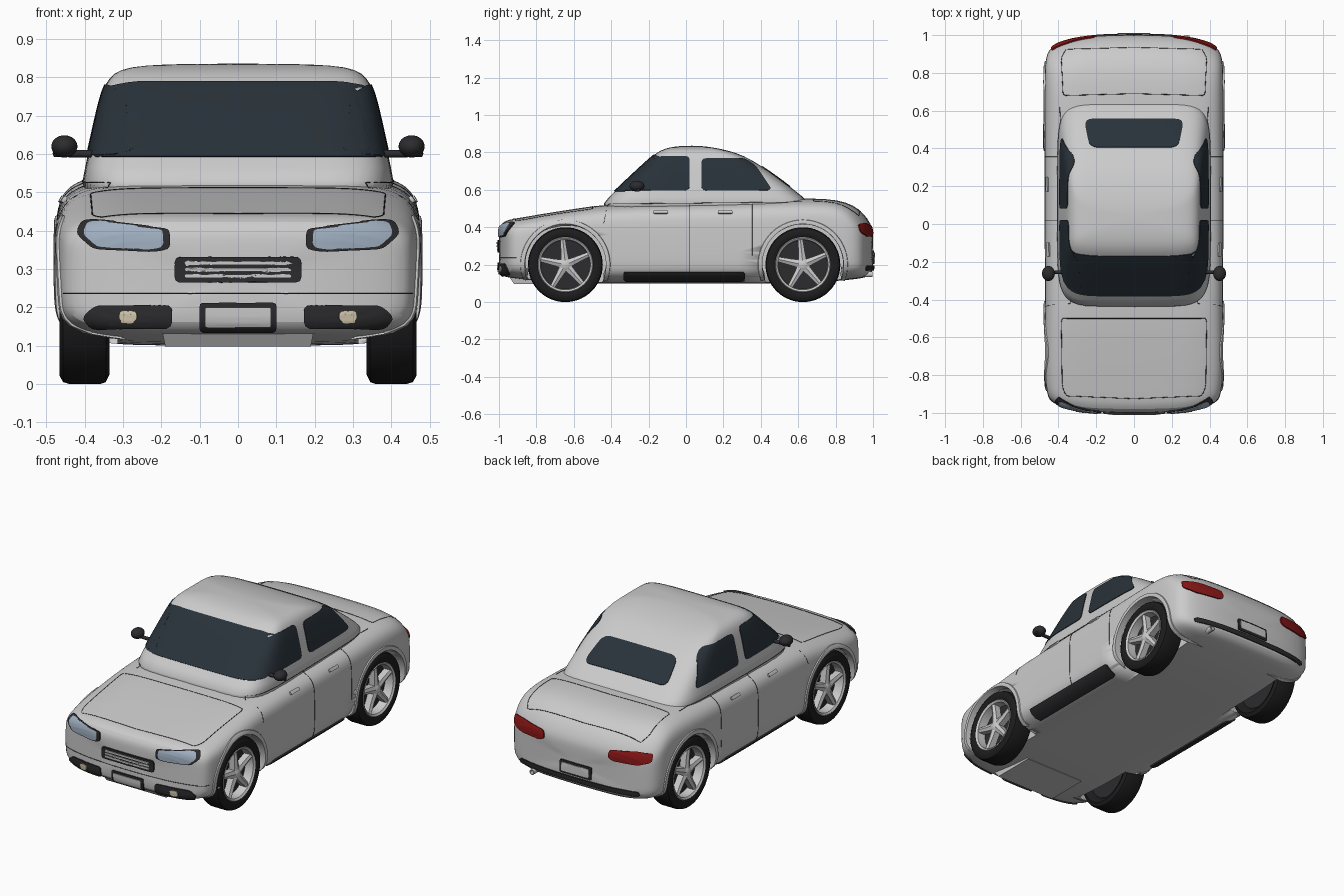
import bpy, bmesh, math
from mathutils import Vector, Matrix
from mathutils.bvhtree import BVHTree

if "Cube" in bpy.data.objects:
    bpy.data.objects.remove(bpy.data.objects["Cube"])

def mat(name, r, g, b):
    m = bpy.data.materials.new(name)
    m.diffuse_color = (r, g, b, 1)
    m.use_nodes = True
    m.node_tree.nodes["Principled BSDF"].inputs["Base Color"].default_value = m.diffuse_color
    return m

GLASS = mat("tinted_glass", .022, .032, .042)
DARK = mat("dark_trim", .025, .025, .028)
RUBBER = mat("rubber", .012, .012, .012)
LAMP = mat("lamp_glass", .35, .43, .53)
CREAM = mat("fog_glass", .65, .58, .42)
RED = mat("red_glass", .25, .008, .008)
SILVER = mat("silver", .6, .6, .62)

def finish(name, bm, material=None, mirror=False, recalc=True, angle=35):
    if recalc:
        bmesh.ops.recalc_face_normals(bm, faces=bm.faces)
    me = bpy.data.meshes.new(name)
    bm.to_mesh(me)
    bm.free()
    me.shade_smooth()
    me.set_sharp_from_angle(angle=math.radians(angle))
    if material:
        me.materials.append(material)
    ob = bpy.data.objects.new(name, me)
    bpy.context.collection.objects.link(ob)
    if mirror:
        ob.modifiers.new("Mirror", 'MIRROR')
    return ob

def bake(ob):
    dg = bpy.context.evaluated_depsgraph_get()
    me = bpy.data.meshes.new_from_object(ob.evaluated_get(dg))
    ob.modifiers.clear()
    ob.data = me

def skin(bm, rings, cap=True):
    vs = [[bm.verts.new(p) for p in r] for r in rings]
    n = len(vs[0])
    for a, b in zip(vs, vs[1:]):
        for i in range(n):
            bm.faces.new((a[i], a[(i + 1) % n], b[(i + 1) % n], b[i]))
    if cap:
        bm.faces.new(vs[0][::-1])
        bm.faces.new(vs[-1])
    return vs

def superellipse(n, count=48):
    f = lambda c: math.copysign(abs(c) ** (2 / n), c)
    ts = [2 * math.pi * i / count for i in range(count)]
    return [(f(math.cos(t)), f(math.sin(t))) for t in ts]

def loft(name, rings):
    bm = bmesh.new()
    skin(bm, rings)
    ob = finish(name, bm)
    ob.modifiers.new("Smooth", 'SUBSURF').levels = 1
    bake(ob)
    return ob

# lower body: sections along y as (y, half width, bottom, top)
ST = [(-1, .16, .23, .32), (-1, .30, .19, .36), (-1, .42, .16, .395), (-.985, .45, .14, .425), (-.95, .462, .13, .442),
      (-.88, .468, .122, .452), (-.78, .473, .11, .47), (-.6, .474, .1, .498), (-.42, .47, .1, .525), (-.1, .474, .1, .533),
      (.3, .474, .1, .54), (.6, .474, .1, .555), (.76, .474, .108, .553), (.86, .472, .118, .535), (.93, .468, .125, .497),
      (.975, .455, .135, .445), (1, .42, .16, .395), (1, .3, .19, .36), (1, .16, .23, .32)]
rings = []
for y, w, b, t in ST:
    bend = max(0, min(1, (abs(y) - .75) / .2)) * .065 * (-1 if y > 0 else 1)
    rings.append([(w * u, y + bend * abs(w * u / .47) ** 3, (t + b) / 2 + v * (t - b) / 2) for u, v in superellipse(5.5)])
body = loft("lower_body", rings)

# cabin: plan sections going up as (z, front, back, half width)
CAB = [(.46, -.47, .70, .415), (.53, -.445, .665, .407), (.6, -.375, .58, .392), (.7, -.268, .445, .37), (.765, -.197, .345, .354),
       (.8, -.155, .265, .337), (.821, -.115, .18, .308), (.832, -.06, .11, .25), (.836, 0, .06, .12)]
cabin = loft("cabin", [[(w * u, (f + b) / 2 + v * (b - f) / 2, z) for u, v in superellipse(6.5)] for z, f, b, w in CAB])

dg = bpy.context.evaluated_depsgraph_get()
TREES = [BVHTree.FromObject(o, dg) for o in (body, cabin)]

# projection of flat drawings onto the bodywork: Front, Back, Right, Top
VIEW = {'F': (lambda u, v: (u, -3, v), (0, 1, 0)), 'B': (lambda u, v: (u, 3, v), (0, -1, 0)),
        'R': (lambda u, v: (3, u, v), (-1, 0, 0)), 'T': (lambda u, v: (u, v, 3), (0, 0, -1))}

def project(view, u, v, lift):
    place, d = VIEW[view]
    o = Vector(place(u, v))
    hits = [h for h in (t.ray_cast(o, Vector(d)) for t in TREES) if h[0]]
    if hits:
        p, n, _, _ = min(hits, key=lambda h: h[3])
    else:
        p, n, _, _ = TREES[0].find_nearest(o + Vector(d) * 2.1)
    return p + n * lift

def resample(pts, count, closed=True):
    pts = [Vector(p) for p in pts]
    if closed:
        pts.append(pts[0])
    segs = list(zip(pts, pts[1:]))
    total = sum((b - a).length for a, b in segs)
    out = []
    for i in range(count):
        s = total * i / (count if closed else count - 1)
        for a, b in segs:
            l = (b - a).length
            if s <= l + 1e-6:
                out.append(a.lerp(b, min(1, s / max(l, 1e-9))))
                break
            s -= l
    return out

def rounded(pts, r):
    out, n = [], len(pts)
    for i in range(n):
        a, p, b = (Vector(pts[j % n]) for j in (i - 1, i, i + 1))
        s = p + (a - p).normalized() * min(r, (a - p).length * .45)
        e = p + (b - p).normalized() * min(r, (b - p).length * .45)
        out += [s.lerp(p, t).lerp(p.lerp(e, t), t) for t in (0, .33, .67, 1)]
    return out

def panel(name, view, pts, material, lift=.004, r=.015, mirror=False, scale=1):
    line = resample(rounded(pts, r), 80)
    c = sum(line, Vector((0, 0))) / len(line)
    line = [c + (p - c) * scale for p in line]
    bm = bmesh.new()
    rings = [[project(view, *p, -.012) for p in line]]
    for k in range(10):
        rings.append([project(view, *(c + (p - c) * (1 - k / 10)), lift) for p in line])
    vs = skin(bm, rings, False)
    bm.faces.new(vs[-1])
    bm.normal_update()
    d = Vector(VIEW[view][1])
    if sum(f.normal.dot(d) * f.calc_area() for f in bm.faces) > 0:
        bmesh.ops.reverse_faces(bm, faces=bm.faces)
    return finish(name, bm, material, mirror, False)

def rect(x0, x1, z0, z1):
    return [(x0, z0), (x1, z0), (x1, z1), (x0, z1)]

# windows
panel("windshield", 'F', [(-.386, .592), (.386, .592), (.34, .775), (.27, .787), (-.27, .787), (-.34, .775)], GLASS)
panel("rear_window", 'T', [(-.265, .555), (.265, .555), (.235, .405), (-.235, .405)], GLASS, r=.04)
panel("front_side_window", 'R', [(-.37, .597), (.02, .597), (.02, .78), (-.13, .78), (-.19, .758)], GLASS, mirror=True, r=.025)
panel("rear_side_window", 'R', [(.082, .597), (.462, .597), (.37, .73), (.31, .768), (.082, .768)], GLASS, mirror=True, r=.025)

# lights
HEAD = [(.177, .352), (.177, .402), (.36, .424), (.405, .422), (.42, .39), (.375, .352), (.22, .345)]
panel("headlight_housing", 'F', HEAD, DARK, .008, mirror=True)
panel("headlight_glass", 'F', HEAD, LAMP, .012, mirror=True, scale=.86)
panel("tail_light", 'B', [(.2, .365), (.21, .405), (.36, .42), (.435, .415), (.435, .37), (.37, .35), (.23, .35)], RED, .008, mirror=True)
panel("fog_housing", 'F', [(.172, .15), (.172, .205), (.37, .205), (.405, .175), (.38, .148)], DARK, .008, mirror=True)
panel("fog_light", 'F', rect(.262, .308, .163, .191), CREAM, .014, mirror=True)

# grille, number plates, bumper strip, skirts and handles
panel("grille_frame", 'F', rect(-.165, .165, .265, .332), DARK, .009)
for i, z in enumerate((.282, .299, .316)):
    panel(f"grille_bar_{i}", 'F', rect(-.14, .14, z - .0045, z + .0045), SILVER, .013, .003)
for side, z in (('F', .176), ('B', .24)):
    panel("plate_frame_" + side, side, rect(-.1, .1, z - .036, z + .036), DARK, .007, .008)
    panel("plate_" + side, side, rect(-.086, .086, z - .024, z + .024), None, .011, .004)
panel("rear_bumper_strip", 'B', rect(-.38, .38, .17, .195), DARK, .008, .01)
panel("side_skirt", 'R', rect(-.335, .315, .116, .162), DARK, .008, .01, True)
for y in (-.135, .21):
    panel("door_handle", 'R', rect(y - .038, y + .038, .472, .486), None, .009, .005, True)

# panel seams drawn as thin tubes on the surface
cu = bpy.data.curves.new("panel_seams", 'CURVE')
cu.dimensions, cu.bevel_depth, cu.bevel_resolution = '3D', .0016, 0
SEAMS = [('R', [(-.44, .42), (-.42, .525), (.62, .535)]), ('R', [(.02, .12), (.02, .525)]), ('R', [(.355, .25), (.355, .525)]),
         ('T', [(0, -.5), (.385, -.5), (.38, -.86), (.36, -.91), (0, -.925)]),
         ('T', [(0, .69), (.375, .68), (.385, .88), (.36, .925), (0, .935)]),
         ('F', [(0, .236), (.455, .236)])]
for view, pts in SEAMS:
    sp = cu.splines.new('POLY')
    line = resample(pts, 50, False)
    sp.points.add(len(line) - 1)
    for p, q in zip(sp.points, line):
        p.co = (*project(view, *q, .0005), 1)
tmp = bpy.data.objects.new("seam_curve", cu)
bpy.context.collection.objects.link(tmp)
dg = bpy.context.evaluated_depsgraph_get()
me = bpy.data.meshes.new_from_object(tmp.evaluated_get(dg))
bpy.data.objects.remove(tmp)
me.materials.clear()
me.materials.append(DARK)
seams = bpy.data.objects.new("panel_seams", me)
bpy.context.collection.objects.link(seams)
seams.modifiers.new("Mirror", 'MIRROR')

def lathe(name, prof, y, z, material=None, seg=56, mirror=True):
    # closed (x, radius) profile turned around an axle along x
    bm = bmesh.new()
    ring = lambda a: [(x, y + r * math.cos(a), z + r * math.sin(a)) for x, r in prof]
    rings = [ring(2 * math.pi * i / seg) for i in range(seg)]
    skin(bm, rings + [rings[0]], False)
    bmesh.ops.remove_doubles(bm, verts=bm.verts, dist=1e-5)
    return finish(name, bm, material, mirror)

WHEELS = {"front": -.645, "rear": .625}
for end, y in WHEELS.items():
    # wheel wells cut from the body
    for s in (-1, 1):
        bm = bmesh.new()
        bmesh.ops.create_cone(bm, cap_ends=True, segments=64, radius1=.218, radius2=.218, depth=.3,
                              matrix=Matrix.Translation((s * .465, y, .2)) @ Matrix.Rotation(math.pi / 2, 4, 'Y'))
        cut = finish("well_cutter", bm)
        cut.hide_render = True
        mod = body.modifiers.new("Well", 'BOOLEAN')
        mod.operation, mod.object, mod.solver = 'DIFFERENCE', cut, 'EXACT'
        bake(body)
        bpy.data.objects.remove(cut)
    # raised arch lip
    bm = bmesh.new()
    grid = []
    for i in range(49):
        a = math.radians(-20 + 220 * i / 48)
        grid.append([bm.verts.new(project('R', y + r * math.cos(a), .2 + r * math.sin(a), l))
                     for r, l in ((.217, -.03), (.217, .006), (.226, .008), (.238, .006), (.243, -.006))])
    for a, b in zip(grid, grid[1:]):
        for j in range(4):
            bm.faces.new((a[j], a[j + 1], b[j + 1], b[j]))
    finish(end + "_arch_lip", bm, None, True)
    # tyre, rim, backing disc, hub and spokes
    lathe(end + "_tyre", [(.36, .14), (.343, .155), (.335, .175), (.345, .195), (.36, .2), (.44, .2), (.456, .195), (.465, .18),
                          (.466, .16), (.458, .146), (.44, .14)], y, .2, RUBBER)
    lathe(end + "_rim", [(.38, .147), (.457, .15), (.462, .144), (.455, .134), (.38, .13)], y, .2, SILVER)
    lathe(end + "_brake_disc", [(.36, 0), (.36, .142), (.405, .142), (.405, 0)], y, .2, DARK)
    lathe(end + "_hub", [(.4, 0), (.4, .034), (.448, .032), (.456, .02), (.458, 0)], y, .2, SILVER, 24)
    bm = bmesh.new()
    for k in range(5):
        m = Matrix.Translation((0, y, .2)) @ Matrix.Rotation(k * math.tau / 5 + .1, 4, 'X')
        skin(bm, [[m @ Vector(p) for p in ((.41, -w, r), (x - .008, -w, r), (x, 0, r), (x - .008, w, r), (.41, w, r))]
                  for r, w, x in ((.015, .022, .456), (.07, .017, .453), (.138, .013, .455))])
    finish(end + "_spokes", bm, SILVER, True)

# door mirrors
bm = bmesh.new()
bmesh.ops.create_uvsphere(bm, u_segments=28, v_segments=16, radius=1,
                          matrix=Matrix.Translation((.453, -.262, .62)) @ Matrix.Diagonal((.034, .04, .029, 1)))
finish("door_mirror", bm, DARK, True)
lathe("mirror_stalk", [(.37, 0), (.37, .01), (.48, .009), (.484, 0)], -.255, .601, DARK, 16)

# front lip
bm = bmesh.new()
skin(bm, [[(-w, y, z), (w, y, z), (w, y + .25, z), (-w, y + .25, z)] for w, y, z in ((.19, -.92, .098), (.2, -.955, .15))])
finish("front_lip", bm)

# exhaust pipe
bm = bmesh.new()
turn = [(math.cos(i * math.tau / 20), math.sin(i * math.tau / 20)) for i in range(20)]
skin(bm, [[(.28 + r * c, y, .148 + r * s) for c, s in turn] for r, y in ((.015, .8), (.015, .998), (.011, .998), (.011, .93))])
finish("exhaust_pipe", bm, SILVER)
